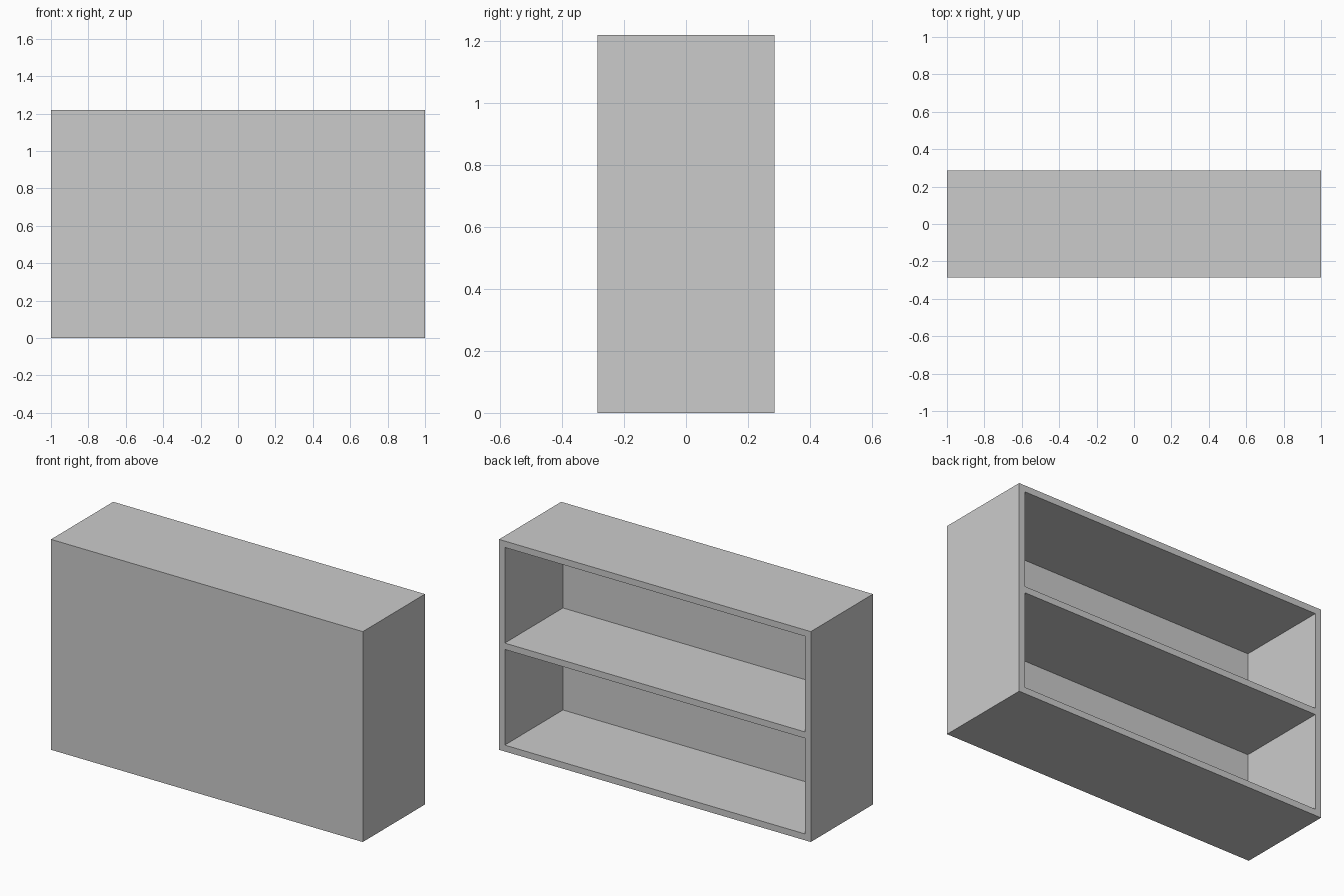
import bpy

if "Cube" in bpy.data.objects:
    bpy.data.objects.remove(bpy.data.objects["Cube"])

W, D, H = 2.0, 0.57, 1.22      # overall width, depth, height
T = 0.037                      # board thickness
BAY_H = (H - 3 * T) / 2        # clear height of each compartment


def box(name, lo, hi):
    """Axis-aligned box between two corners."""
    centre = [(a + b) / 2 for a, b in zip(lo, hi)]
    bpy.ops.mesh.primitive_cube_add(size=1, location=centre)
    ob = bpy.context.object
    ob.name = name
    ob.scale = [b - a for a, b in zip(lo, hi)]
    bpy.ops.object.transform_apply(location=True, rotation=False, scale=True)
    return ob


# Cabinet body: sides, top, base, middle shelf and closed front panel in one piece
cabinet = box("shelf_cabinet", (-W / 2, -D / 2, 0), (W / 2, D / 2, H))

# Two compartments, open towards +y
for i in range(2):
    z = T + i * (BAY_H + T)
    cutter = box(f"compartment_cutter_{i + 1}",
                 (-W / 2 + T, -D / 2 + T, z),
                 (W / 2 - T, D / 2 + 0.1, z + BAY_H))
    cutter.hide_render = True
    mod = cabinet.modifiers.new("compartment", 'BOOLEAN')
    mod.operation = 'DIFFERENCE'
    mod.solver = 'EXACT'
    mod.object = cutter
    bpy.context.view_layer.objects.active = cabinet
    bpy.ops.object.modifier_apply(modifier=mod.name)
    bpy.data.objects.remove(cutter)
